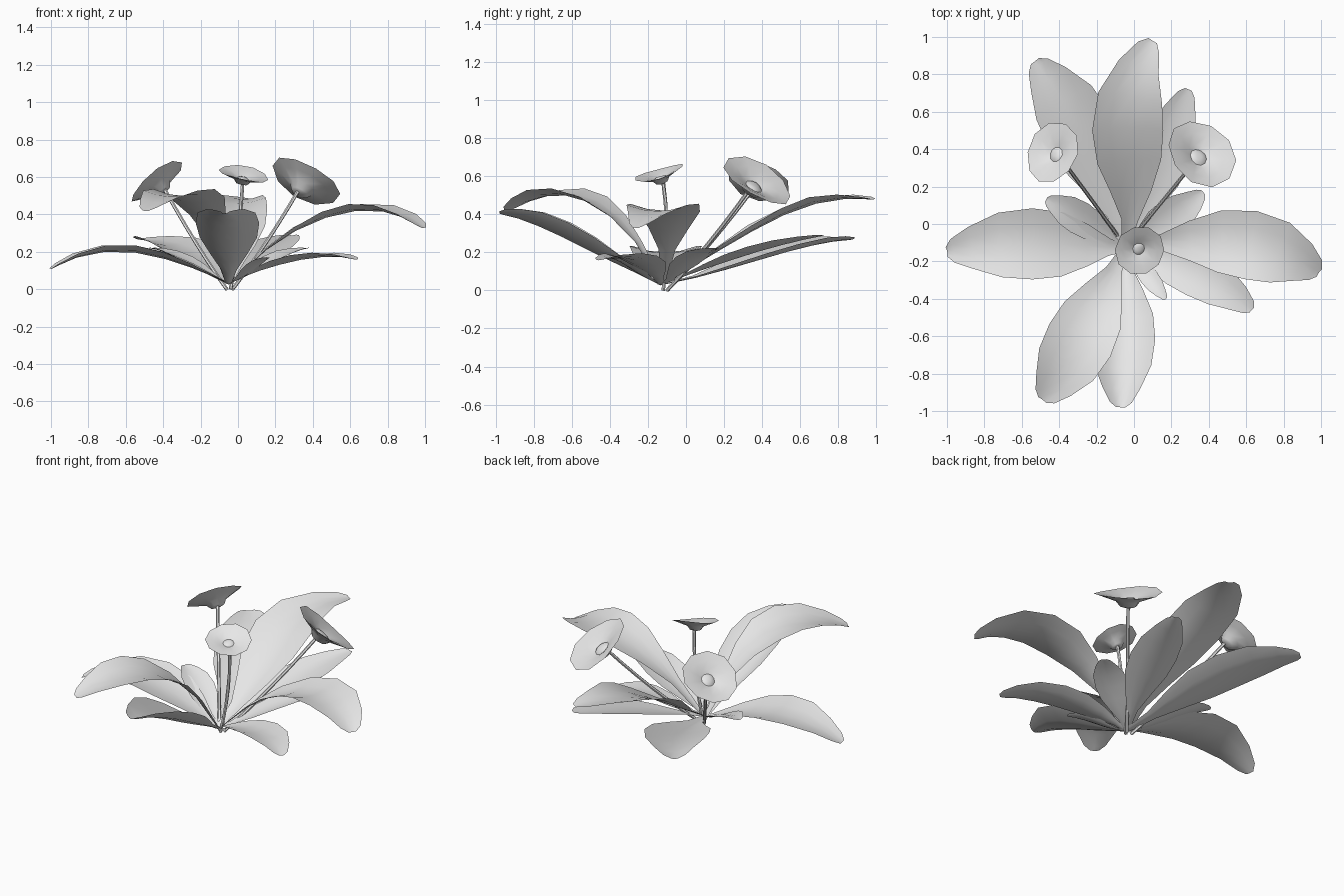
import bpy, bmesh, math
from mathutils import Vector

cube = bpy.data.objects.get("Cube")
if cube:
    bpy.data.objects.remove(cube)

grey = bpy.data.materials.new("light_grey")
grey.use_nodes = True
colour = (0.8, 0.8, 0.8, 1)
grey.diffuse_color = colour
grey.node_tree.nodes["Principled BSDF"].inputs["Base Color"].default_value = colour

# Half width of a leaf along its length, as (position, share of the widest part)
OUTLINE = [(0, .1), (.13, .24), (.27, .58), (.42, .9), (.58, 1), (.74, .91), (.88, .6), (.97, .34), (1, .14)]


def add_object(name, bm, angle=50):
    mesh = bpy.data.meshes.new(name)
    bm.to_mesh(mesh)
    bm.free()
    mesh.materials.append(grey)
    obj = bpy.data.objects.new(name, mesh)
    bpy.context.collection.objects.link(obj)
    bpy.ops.object.select_all(action="DESELECT")
    obj.select_set(True)
    bpy.context.view_layer.objects.active = obj
    bpy.ops.object.shade_smooth_by_angle(angle=math.radians(angle))


def curve_point(points, t):
    """Smooth curve through evenly spaced points."""
    last = len(points) - 1
    total = Vector((0, 0, 0))
    for i, p in enumerate(points):
        weight = 1.0
        for j in range(last + 1):
            if j != i:
                weight *= (t * last - j) / (i - j)
        total += Vector(p) * weight
    return total


def skin(bm, rows, closed=False):
    """Join neighbouring rows of vertices with quads."""
    count = len(rows[0])
    for a, b in zip(rows, rows[1:]):
        for i in range(count if closed else count - 1):
            j = (i + 1) % count
            bm.faces.new((a[i], a[j], b[j], b[i]))


def leaf(name, points, half_width, bias=1.0, cup=0.2):
    """Thin arching blade; bias below one moves the widest part to the base."""
    bm = bmesh.new()
    rows = []
    for t, share in OUTLINE:
        t = t ** (1 / bias)
        here = curve_point(points, t)
        ahead = curve_point(points, t + .02) - curve_point(points, t - .02)
        side = Vector((ahead.y, -ahead.x, 0)).normalized()
        up = side.cross(ahead).normalized()
        width = share * half_width
        rows.append([bm.verts.new(here + side * width * s + up * cup * width * (s * s - .5))
                     for s in (-1, -.5, 0, .5, 1)])
    skin(bm, rows)
    bmesh.ops.recalc_face_normals(bm, faces=bm.faces)
    if sum(f.normal.z for f in bm.faces) < 0:
        bmesh.ops.reverse_faces(bm, faces=bm.faces)
    add_object(name, bm)


def stem(name, points, radius=0.01, sides=6):
    bm = bmesh.new()
    rows = []
    for k in range(7):
        t = k / 6
        here = curve_point(points, t)
        ahead = curve_point(points, t + .02) - curve_point(points, t - .02)
        turn = ahead.to_track_quat("Z", "Y")
        ring = [turn @ Vector((math.cos(a), math.sin(a), 0)) * radius
                for a in (math.tau * i / sides for i in range(sides))]
        rows.append([bm.verts.new(here + r) for r in ring])
    skin(bm, rows, closed=True)
    add_object(name, bm)


def blossom(name, centre, facing, radius, sides=10):
    """Open trumpet with a low soft button in the middle."""
    # radius and height: underside from the stem to the rim, then the inside
    profile = [(.1, -.42), (.24, -.38), (.36, -.22), (.7, -.09), (1, .02),
               (.68, -.04), (.36, -.14), (.24, -.19), (.18, -.15), (.08, -.13)]
    turn = Vector(facing).to_track_quat("Z", "Y")
    bm = bmesh.new()
    rows = []
    for r, h in profile:
        row = []
        for i in range(sides):
            a = math.tau * i / sides
            wave = .05 * math.sin(2 * a) * r
            spot = Vector((r * math.cos(a), r * math.sin(a), h + wave))
            row.append(bm.verts.new(Vector(centre) + turn @ spot * radius))
        rows.append(row)
    skin(bm, rows, closed=True)
    bm.faces.new(rows[-1])
    bm.faces.new(rows[0])
    bmesh.ops.recalc_face_normals(bm, faces=bm.faces)
    add_object(name, bm)


BASE = (-.05, -.13, .03)

# Large leaves
leaf("right_leaf", [BASE, (-.36, -.11, .17), (-.68, -.11, .22), (-1, -.15, .11)], .19, .85)
leaf("left_leaf", [(-.02, -.12, .05), (.3, -.09, .32), (.66, -.12, .44), (.99, -.26, .33)], .185, 1.2)
leaf("front_leaf", [BASE, (-.05, -.42, .2), (-.06, -.7, .35), (-.07, -.98, .41)], .17, cup=.5)
leaf("front_right_leaf", [BASE, (-.17, -.38, .4), (-.31, -.66, .52), (-.49, -.94, .42)], .185, 1.15)
leaf("back_leaf", [BASE, (-.02, .25, .27), (-.03, .6, .45), (.1, .98, .48)], .19)
leaf("back_right_leaf", [BASE, (-.15, .2, .12), (-.31, .54, .23), (-.53, .87, .27)], .19, 1.2, .25)

# Smaller leaves
leaf("back_left_leaf", [BASE, (.08, .15, .14), (.18, .42, .23), (.29, .72, .29)], .14, 1.1)
leaf("front_left_leaf", [BASE, (.15, -.19, .12), (.4, -.3, .18), (.63, -.46, .16)], .125)
leaf("small_left_leaf", [BASE, (.08, -.04, .1), (.22, .05, .18), (.37, .17, .22)], .1, 1.1)
leaf("small_right_leaf", [BASE, (-.18, -.04, .1), (-.32, .05, .18), (-.47, .13, .22)], .09, 1.1)
leaf("small_front_leaf", [BASE, (.03, -.22, .08), (.1, -.31, .14), (.17, -.4, .17)], .05)

# Flowers on slender stems
stem("front_stem", [(-.04, -.12, 0), (0, -.1, .28), (.025, -.12, .57)])
blossom("front_flower", (.03, -.14, .615), (.2, -.3, 1), .135)
stem("right_stem", [(-.06, -.1, 0), (-.22, .12, .24), (-.39, .35, .53)])
blossom("right_flower", (-.435, .38, .575), (-.65, .3, .85), .17)
stem("left_stem", [(-.03, -.1, 0), (.15, .12, .25), (.33, .34, .54)])
blossom("left_flower", (.36, .375, .575), (.47, .52, .85), .2)
